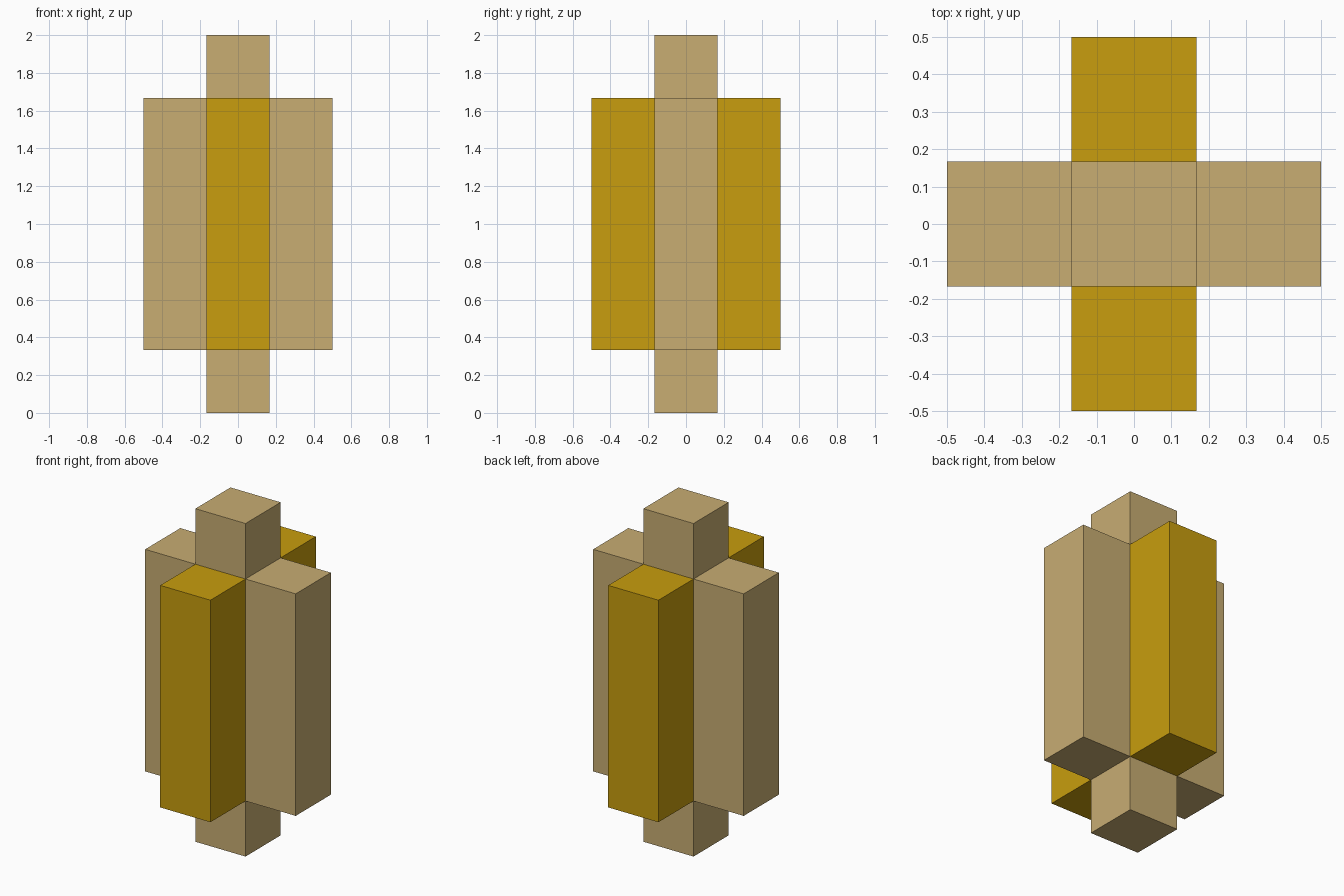
import bpy

if "Cube" in bpy.data.objects:
    bpy.data.objects.remove(bpy.data.objects["Cube"])

T = 1 / 3          # width of one square module
ARM_H = 4 * T      # height of the side arms


def make_material(name, rgb):
    mat = bpy.data.materials.new(name)
    mat.diffuse_color = (*rgb, 1)
    mat.use_nodes = True
    mat.node_tree.nodes["Principled BSDF"].inputs["Base Color"].default_value = mat.diffuse_color
    return mat


def box(name, centre, size, mat):
    bpy.ops.mesh.primitive_cube_add(size=1, location=centre)
    obj = bpy.context.object
    obj.name = name
    obj.scale = size
    bpy.ops.object.transform_apply(location=False, rotation=False, scale=True)
    obj.data.materials.append(mat)
    return obj


tan = make_material("tan wood", (0.578, 0.418, 0.171))
gold = make_material("golden wood", (0.578, 0.337, 0.0044))

# Central column, full height
box("centre_column", (0, 0, 1), (T, T, 2), tan)

# Four side arms: tan left and right, gold front and back
for name, x, y, mat in (("right_arm", T, 0, tan), ("left_arm", -T, 0, tan),
                        ("back_arm", 0, T, gold), ("front_arm", 0, -T, gold)):
    box(name, (x, y, 1), (T, T, ARM_H), mat)
